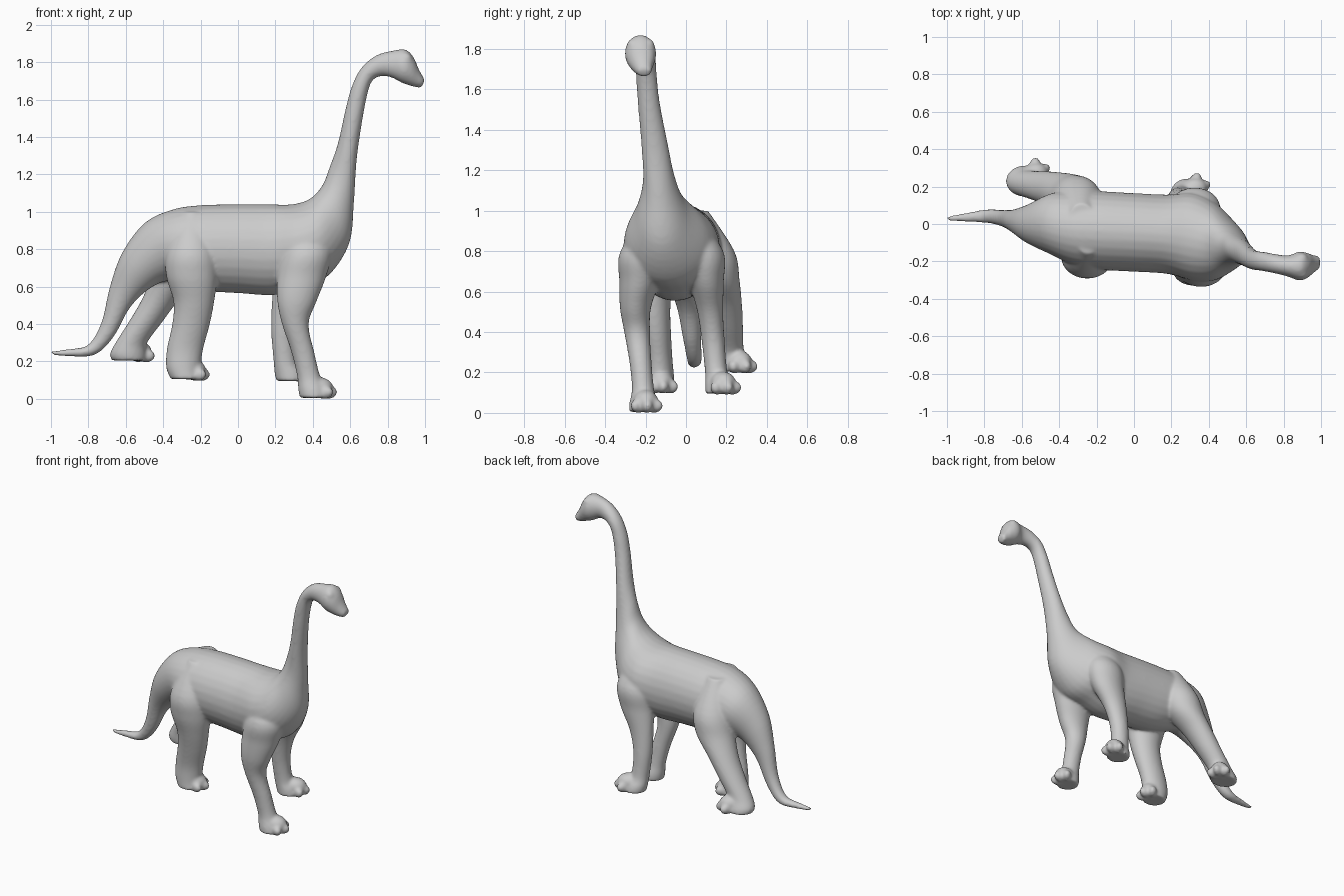
import bpy, bmesh, math
from mathutils import Vector, Matrix

SIDES = 28


def spline(rows, steps=5):
    """Catmull-Rom interpolation between section rows."""
    out = []
    for i in range(len(rows) - 1):
        p = [rows[max(i - 1, 0)], rows[i], rows[i + 1], rows[min(i + 2, len(rows) - 1)]]
        for s in range(steps):
            t = s / steps
            out.append([0.5 * (2 * b + (c - a) * t + (2 * a - 5 * b + 4 * c - d) * t * t
                               + (3 * b - a - 3 * c + d) * t ** 3) for a, b, c, d in zip(*p)])
    out.append(list(rows[-1]))
    return out


def loft(bm, rows):
    """Each row: two outline points in side view (x0,z0,x1,z1), centre y, half width."""
    rings = []
    for x0, z0, x1, z1, y, w in spline(rows):
        mid = Vector(((x0 + x1) / 2, y, (z0 + z1) / 2))
        half = Vector(((x0 - x1) / 2, 0, (z0 - z1) / 2))
        ring = []
        for k in range(SIDES):
            a = 2 * math.pi * k / SIDES
            ring.append(bm.verts.new(mid + half * math.cos(a) + Vector((0, w * math.sin(a), 0))))
        rings.append(ring)
    for r, q in zip(rings, rings[1:]):
        for k in range(SIDES):
            j = (k + 1) % SIDES
            bm.faces.new((r[k], r[j], q[j], q[k]))
    bm.faces.new(rings[0][::-1])
    bm.faces.new(rings[-1])


def ball(bm, loc, size, yaw=0):
    m = Matrix.Translation(loc) @ Matrix.Rotation(yaw, 4, 'Z') @ Matrix.Diagonal((*size, 1))
    bmesh.ops.create_uvsphere(bm, u_segments=20, v_segments=12, radius=1, matrix=m)


def leg(bm, rows, foot, yaw):
    """Rows: z, x0, x1, centre y, half width; foot: x, y, z of the sole centre."""
    loft(bm, [(x0, z, x1, z, y, w) for z, x0, x1, y, w in rows])
    yaw = math.radians(yaw)
    for spread in (-42, 0, 42):
        a = yaw + math.radians(spread)
        reach = 0.07 if spread == 0 else 0.062
        loc = Vector(foot) + Vector((math.cos(a) * reach, math.sin(a) * reach, 0.03))
        ball(bm, loc, (0.048, 0.031, 0.036), a)
    # instep
    ball(bm, Vector(foot) + Vector((math.cos(yaw) * .02, math.sin(yaw) * .02, .055)), (.075, .062, .055), yaw)


bm = bmesh.new()

# tail and torso
trunk = [
    (-1.0, .255, -.998, .235, .03, .012), (-.9, .267, -.9, .226, .035, .024),
    (-.8, .29, -.765, .235, .042, .037), (-.73, .41, -.665, .33, .03, .045),
    (-.685, .6, -.575, .49, .015, .065), (-.62, .78, -.47, .59, .0, .11),
    (-.5, .94, -.37, .63, .0, .165), (-.35, 1.012, -.27, .6, -.025, .2),
    (-.2, 1.035, -.16, .575, -.035, .21), (0, 1.04, 0, .565, -.045, .21),
    (.16, 1.04, .2, .555, -.055, .212), (.29, 1.04, .35, .6, -.07, .235),
    (.385, 1.07, .485, .66, -.095, .205), (.45, 1.14, .595, .83, -.12, .125)]
# neck and head
neck = [
    (.49, 1.24, .62, 1.05, -.133, .08), (.535, 1.37, .635, 1.28, -.155, .066),
    (.575, 1.55, .667, 1.5, -.183, .055), (.608, 1.67, .695, 1.64, -.195, .052),
    (.66, 1.77, .72, 1.702, -.2, .052), (.74, 1.837, .765, 1.725, -.212, .052),
    (.83, 1.862, .82, 1.718, -.225, .057), (.895, 1.868, .87, 1.692, -.225, .078),
    (.938, 1.828, .91, 1.677, -.222, .068), (.967, 1.762, .945, 1.667, -.215, .05),
    (1.0, 1.705, .98, 1.663, -.205, .034)]
loft(bm, trunk + neck)

# near front leg
leg(bm, [(.97, .33, .41, -.15, .04), (.8, .24, .5, -.205, .12), (.65, .21, .47, -.23, .1),
         (.52, .21, .42, -.25, .077), (.4, .235, .378, -.242, .064), (.25, .285, .408, -.225, .055),
         (.12, .316, .44, -.213, .055), (.05, .322, .475, -.21, .07), (.005, .33, .485, -.21, .073)],
    (.415, -.203, .005), 8)
# far front leg
leg(bm, [(.97, .3, .38, .02, .04), (.8, .2, .46, .075, .11), (.65, .19, .43, .1, .087),
         (.5, .18, .345, .12, .064), (.35, .178, .305, .135, .057), (.2, .19, .312, .15, .056),
         (.14, .195, .35, .165, .07), (.095, .205, .36, .17, .075)],
    (.3, .175, .095), 22)
# near hind leg
leg(bm, [(1.0, -.3, -.19, -.1, .06), (.8, -.38, -.12, -.165, .115), (.66, -.385, -.11, -.175, .11),
         (.52, -.345, -.127, -.165, .088), (.4, -.352, -.15, -.15, .076), (.27, -.38, -.185, -.135, .068),
         (.17, -.385, -.2, -.13, .072), (.105, -.36, -.2, -.13, .075)],
    (-.265, -.128, .1), 10)
# far hind leg
leg(bm, [(1.0, -.34, -.22, .05, .06), (.8, -.42, -.17, .11, .13), (.66, -.46, -.2, .145, .12),
         (.53, -.515, -.315, .18, .098), (.41, -.585, -.405, .2, .083), (.3, -.655, -.485, .215, .072),
         (.24, -.685, -.49, .228, .08), (.205, -.675, -.49, .235, .08)],
    (-.55, .25, .2), 32)

# brow bumps
for side in (-1, 1):
    ball(bm, (.895, -.224 + side * .042, 1.82), (.035, .026, .03))

bmesh.ops.recalc_face_normals(bm, faces=bm.faces)
me = bpy.data.meshes.new("long_necked_dinosaur")
bm.to_mesh(me)
bm.free()
body = bpy.data.objects.new("long_necked_dinosaur", me)
bpy.context.collection.objects.link(body)

# fuse all parts into one smooth skin
fuse = body.modifiers.new("fuse", 'REMESH')
fuse.mode = 'VOXEL'
fuse.voxel_size = 0.009
fuse.use_smooth_shade = True
soft = body.modifiers.new("soften", 'SMOOTH')
soft.factor = 0.5
soft.iterations = 12
